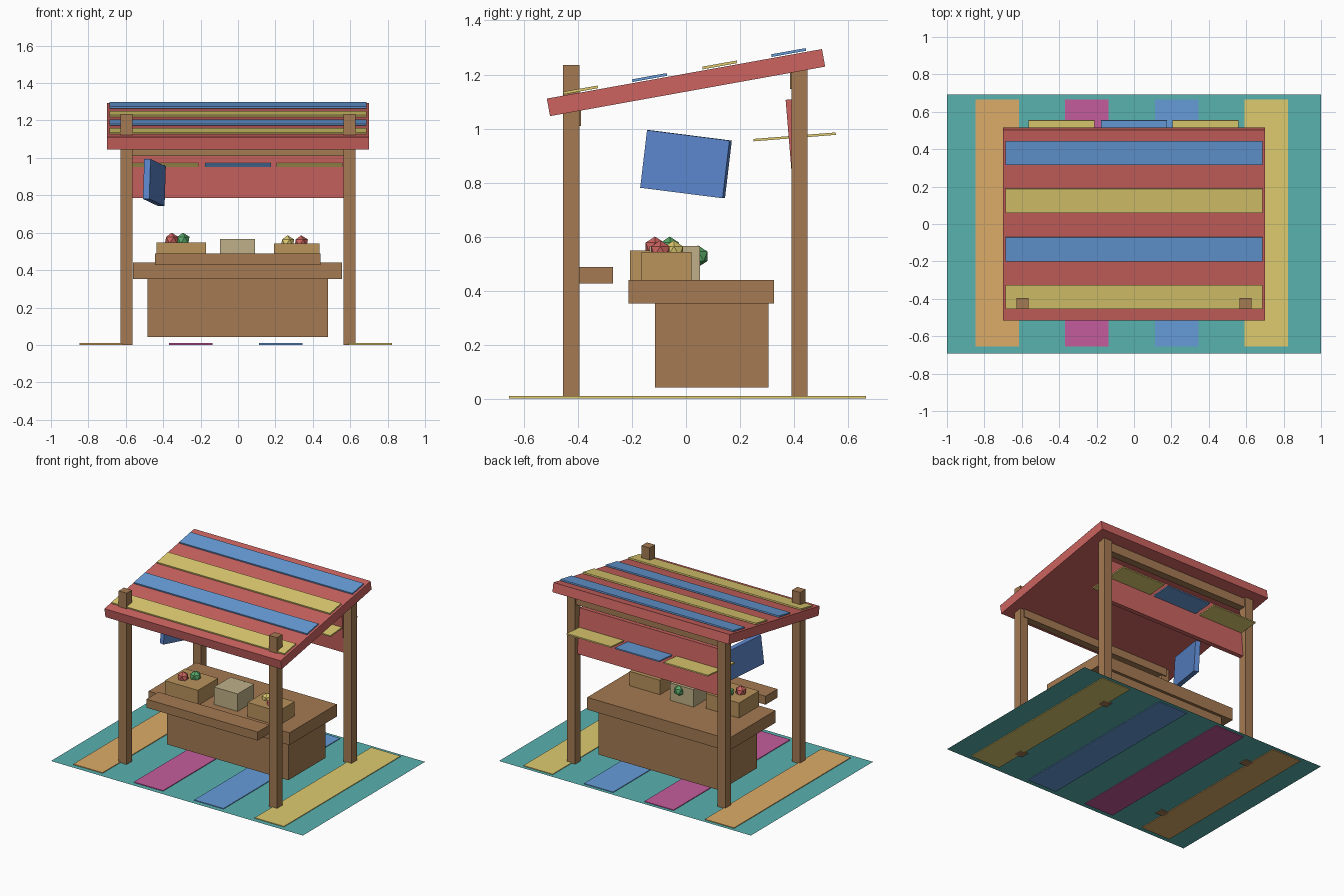
import bpy, math
from mathutils import Euler

if "Cube" in bpy.data.objects:
    bpy.data.objects.remove(bpy.data.objects["Cube"])


def material(name, hexcode):
    rgb = [int(hexcode[i:i + 2], 16) / 255 for i in (0, 2, 4)]
    m = bpy.data.materials.new(name)
    m.diffuse_color = [((c + 0.055) / 1.055) ** 2.4 for c in rgb] + [1]
    m.use_nodes = True
    m.node_tree.nodes["Principled BSDF"].inputs["Base Color"].default_value = m.diffuse_color
    return m


wood = material("wood", "A47A52")
crate_wood = material("crate_wood", "B8935C")
pale = material("pale_crate", "BFB088")
red = material("red", "CC6460")
blue = material("blue", "669CD8")
board_blue = material("board_blue", "5C86CC")
yellow = material("yellow", "DECB70")
teal = material("teal", "58B2B0")
orange = material("orange", "DCAC68")
magenta = material("magenta", "C45C9C")
green = material("green", "58A868")


def box(name, center, size, mat, rot=(0, 0, 0)):
    bpy.ops.mesh.primitive_cube_add(size=1, location=center,
                                    rotation=[math.radians(a) for a in rot])
    ob = bpy.context.object
    ob.name = name
    ob.scale = size
    bpy.ops.object.transform_apply(location=False, rotation=False, scale=True)
    ob.data.materials.append(mat)
    return ob


def span(name, x, y, z, mat):
    """Axis-aligned box from its (min, max) ranges."""
    return box(name, [(a + b) / 2 for a, b in (x, y, z)],
               [b - a for a, b in (x, y, z)], mat)


# Ground mat and its stripes
bpy.ops.mesh.primitive_plane_add(size=1, location=(0, 0, 0.005))
mat_ob = bpy.context.object
mat_ob.name = "ground_mat"
mat_ob.scale = (2, 1.385, 1)
bpy.ops.object.transform_apply(location=False, rotation=False, scale=True)
mat_ob.data.materials.append(teal)
for x, m in ((-0.732, orange), (-0.252, magenta), (0.228, blue), (0.708, yellow)):
    box("mat_stripe", (x, 0.005, 0.005), (0.232, 1.322, 0.01), m)

# Corner posts and cross beams
for side in (-1, 1):
    for name, y in (("front_post", -0.425), ("back_post", 0.42)):
        box(name, (side * 0.597, y, 0.617), (0.064, 0.06, 1.235), wood)
span("front_beam", (-0.6, 0.6), (-0.44, -0.388), (1.01, 1.07), wood)
span("back_beam", (-0.6, 0.6), (0.385, 0.44), (1.147, 1.21), wood)

# Sloped roof with stripes laid along it
TILT = 10.2
slope = Euler((math.radians(TILT), 0, 0)).to_matrix()
center = (0, 0, 1.17)
box("roof", center, (1.4, 1.035, 0.066), red, (TILT, 0, 0))
for i, y in enumerate((-0.39, -0.135, 0.125, 0.38)):
    z = 1.17 + 0.043 + y * math.tan(math.radians(TILT))
    box("roof_stripe", (0, y, z), (1.375, 0.13, 0.01),
        blue if i % 2 else yellow, (TILT, 0, 0))

# Back banner and the flat flags passing through it
box("back_banner", (0, 0.397, 0.947), (1.13, 0.03, 0.322), red, (4.7, 0, 0))
for x, m in ((-0.387, yellow), (0, blue), (0.383, yellow)):
    box("back_flag", (x, 0.402, 0.969), (0.352, 0.306, 0.009), m, (4.5, 0, 0))

# Hanging board
box("hanging_board", (-0.447, 0, 0.868), (0.035, 0.318, 0.215), board_blue, (-7, 0, -15))

# Counter
span("counter_base", (-0.483, 0.48), (-0.115, 0.305), (0.042, 0.355), wood)
span("counter_top", (-0.562, 0.557), (-0.212, 0.325), (0.352, 0.44), wood)
span("front_shelf", (-0.443, 0.44), (-0.405, -0.27), (0.427, 0.488), wood)

# Crates
span("left_crate", (-0.435, -0.172), (-0.208, 0.02), (0.435, 0.548), crate_wood)
span("middle_crate", (-0.096, 0.092), (-0.135, 0.052), (0.435, 0.565), pale)
span("right_crate", (0.192, 0.435), (-0.165, 0.02), (0.435, 0.543), crate_wood)

# Low-poly fruit
for x, y, z, m in ((-0.355, -0.115, 0.56, red), (-0.295, -0.06, 0.56, green),
                   (0.265, -0.045, 0.546, yellow), (0.338, -0.095, 0.546, red),
                   (0.02, 0.045, 0.527, green)):
    bpy.ops.mesh.primitive_ico_sphere_add(subdivisions=1, radius=0.04, location=(x, y, z))
    bpy.context.object.name = "fruit"
    bpy.context.object.data.materials.append(m)
